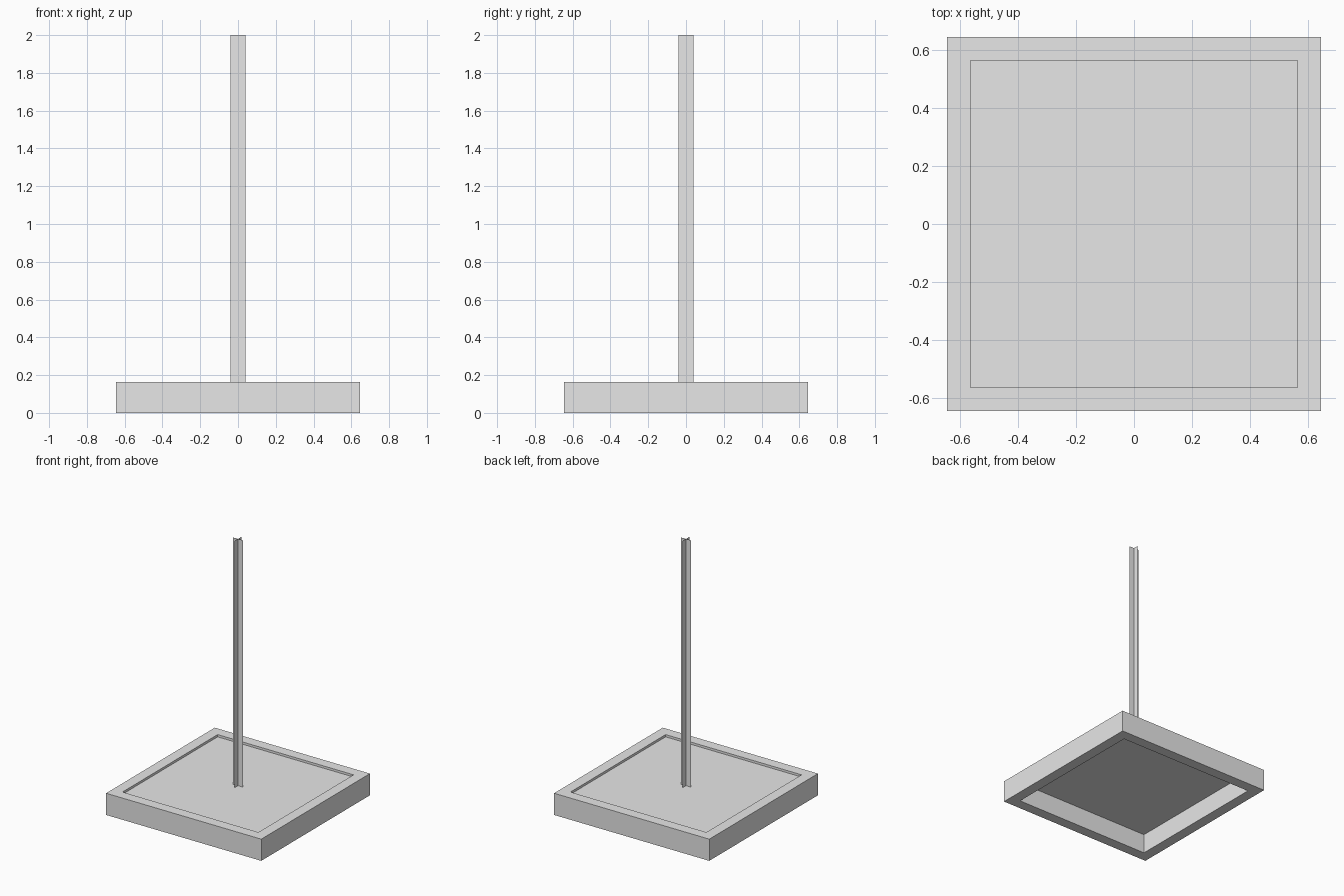
import bpy
import bmesh

cube = bpy.data.objects.get("Cube")
if cube:
    bpy.data.objects.remove(cube, do_unlink=True)

HALF = 0.645      # outer half width of the base
INNER = 0.565     # half width of the opening
TOP = 0.163       # height of the frame
PANEL = 0.146     # height of the recessed panel
POST = 0.04       # half width of the post blades

grey = bpy.data.materials.new("light_grey")
grey.use_nodes = True
grey.diffuse_color = (0.8, 0.8, 0.8, 1)
grey.node_tree.nodes["Principled BSDF"].inputs["Base Color"].default_value = (0.8, 0.8, 0.8, 1)


def finish(name, bm):
    mesh = bpy.data.meshes.new(name)
    bm.to_mesh(mesh)
    bm.free()
    mesh.materials.append(grey)
    obj = bpy.data.objects.new(name, mesh)
    bpy.context.collection.objects.link(obj)
    return obj


def square(bm, half, z):
    corners = ((-1, -1), (1, -1), (1, 1), (-1, 1))
    return [bm.verts.new((x * half, y * half, z)) for x, y in corners]


# Square frame: four loops joined into a closed hollow ring
bm = bmesh.new()
loops = [square(bm, HALF, 0), square(bm, HALF, TOP),
         square(bm, INNER, TOP), square(bm, INNER, 0)]
for k, lower in enumerate(loops):
    upper = loops[(k + 1) % len(loops)]
    for i in range(4):
        j = (i + 1) % 4
        bm.faces.new((lower[i], lower[j], upper[j], upper[i]))
bmesh.ops.recalc_face_normals(bm, faces=bm.faces)
finish("base_frame", bm)

# Thin sheet set just below the rim, open underneath
bm = bmesh.new()
bm.faces.new(square(bm, INNER, PANEL))
finish("recessed_panel", bm)

# Post made of two crossed flat blades
bm = bmesh.new()
for dx, dy in ((POST, 0), (0, POST)):
    bm.faces.new([bm.verts.new((s * dx, s * dy, z))
                  for s, z in ((-1, PANEL), (1, PANEL), (1, 2), (-1, 2))])
finish("crossed_post", bm)
